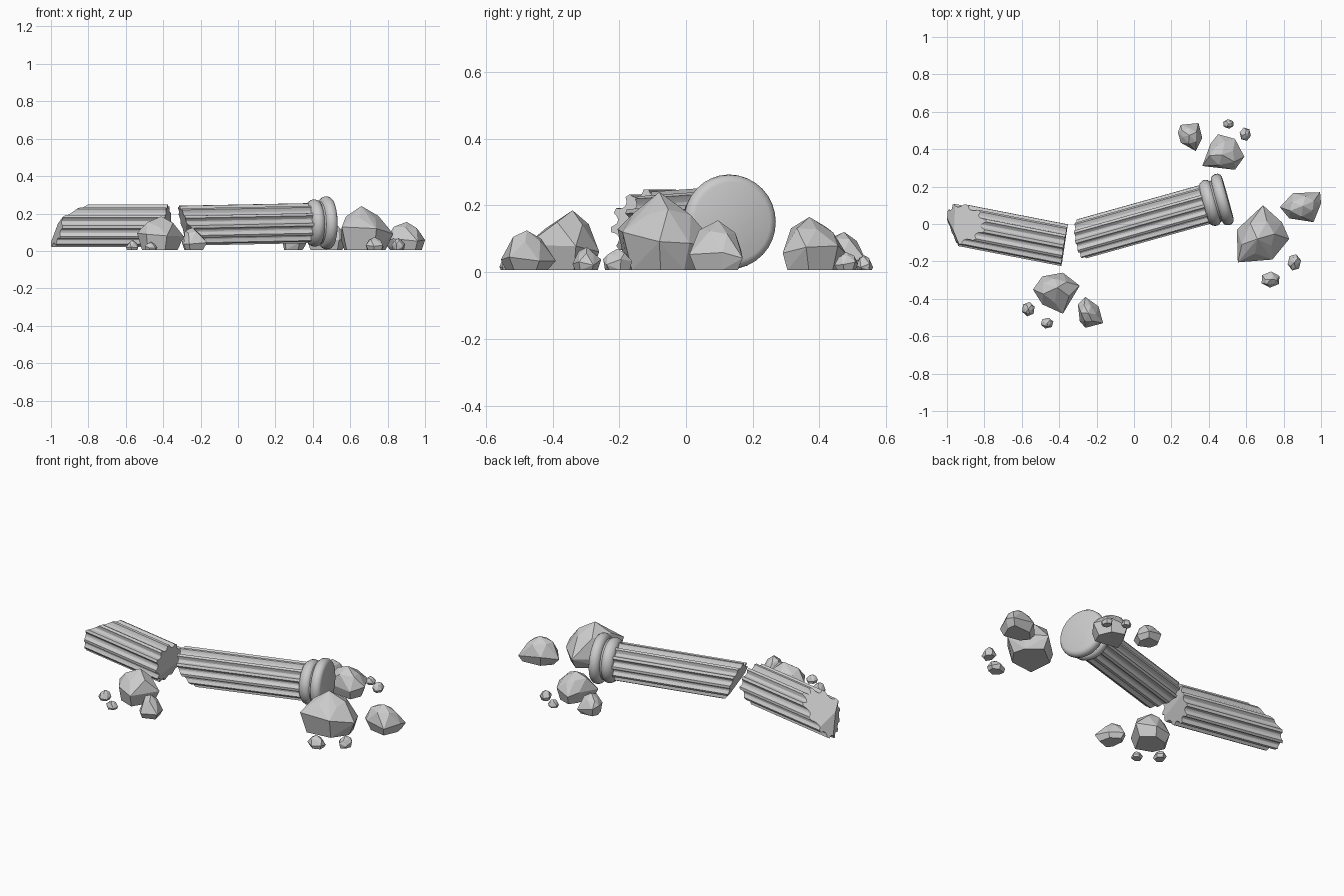
import bpy, bmesh, random
from math import sin, cos, pi, radians
from mathutils import Vector, Euler

if "Cube" in bpy.data.objects:
    bpy.data.objects.remove(bpy.data.objects["Cube"])

random.seed(7)


def finish(bm, name, loc=(0, 0, 0), rot=(0, 0, 0), smooth=None):
    bmesh.ops.recalc_face_normals(bm, faces=bm.faces[:])
    me = bpy.data.meshes.new(name)
    bm.to_mesh(me)
    bm.free()
    ob = bpy.data.objects.new(name, me)
    bpy.context.collection.objects.link(ob)
    ob.location, ob.rotation_euler = loc, rot
    if smooth:
        bpy.ops.object.select_all(action='DESELECT')
        ob.select_set(True)
        bpy.context.view_layer.objects.active = ob
        bpy.ops.object.shade_smooth_by_angle(angle=radians(smooth))
    return ob


def flute_profile(r, depth, flutes=12):
    # flat ridge, then a concave groove, repeated around the circle
    pts = []
    for i in range(flutes):
        for f, d in ((0, 0), (.26, 0), (.34, .5), (.48, .9), (.63, 1), (.78, .9), (.92, .5)):
            a = 2 * pi * (i + f) / flutes
            pts.append(((r - depth * d) * cos(a), (r - depth * d) * sin(a)))
    return pts


def shaft(name, r, length, loc, rot, cuts):
    # fluted shaft along local x, its ends broken off by slanted planes
    bm = bmesh.new()
    prof = flute_profile(r, 0.019)
    ends = [[bm.verts.new((x, y, z)) for y, z in prof] for x in (-0.15, length)]
    n = len(prof)
    for i in range(n):
        j = (i + 1) % n
        bm.faces.new((ends[0][i], ends[0][j], ends[1][j], ends[1][i]))
    caps = [bm.faces.new(e) for e in ends]
    bmesh.ops.triangulate(bm, faces=caps)
    for co, no in cuts:
        res = bmesh.ops.bisect_plane(bm, geom=bm.verts[:] + bm.edges[:] + bm.faces[:],
                                     plane_co=co, plane_no=no, clear_outer=True)
        edges = [e for e in res['geom_cut'] if isinstance(e, bmesh.types.BMEdge) and e.is_boundary]
        new = bmesh.ops.triangle_fill(bm, edges=edges, use_beauty=True)['geom']
        bmesh.ops.recalc_face_normals(bm, faces=bm.faces[:])
    return finish(bm, name, loc, rot, 25)


# broken shafts
shaft("short_shaft", 0.113, 0.75, (-0.97, 0.003, 0.135), (0, 0, radians(-11)),
      [((0.0, 0, -0.02), (-0.88, 0.0, 0.45)),
       ((0.07, 0, 0.04), (-0.55, 0.15, 0.8)),
       ((0.03, -0.07, 0), (-0.85, -0.5, 0.1)),
       ((0.61, 0, 0), (1, 0.03, 0.04)),
       ((0.60, 0, -0.04), (0.85, 0.15, -0.45))])
col_loc = Vector((-0.30, -0.085, 0.135))
col_rot = (0, radians(-1.1), radians(15.6))
shaft("long_shaft", 0.107, 0.75, col_loc, col_rot,
      [((0.015, 0, 0), (-0.96, 0.1, -0.26)),
       ((0.05, 0.0, -0.06), (-0.75, -0.1, -0.6))])

# double ring at the column foot, revolved around the shaft axis
ring = [(.695, 0), (.70, .104), (.71, .116), (.725, .125), (.74, .127), (.755, .121), (.762, .112),
        (.77, .114), (.774, .128), (.786, .138), (.80, .142), (.815, .140), (.827, .131),
        (.832, .118), (.832, 0)]
bm = bmesh.new()
vs = [bm.verts.new((x, r, 0)) for x, r in ring]
es = [bm.edges.new(p) for p in zip(vs, vs[1:])]
bmesh.ops.spin(bm, geom=vs + es, cent=(0, 0, 0), axis=(1, 0, 0), angle=2 * pi, steps=32)
bmesh.ops.remove_doubles(bm, verts=bm.verts[:], dist=1e-4)
finish(bm, "column_foot_rings", col_loc, col_rot, 40)


def rock(name, outline, h, peak=None):
    # faceted boulder: hull of a base ring, the seen outline, an upper ring and a peak
    bm = bmesh.new()
    c = sum((Vector((*p, 0)) for p in outline), Vector()) / len(outline)
    pk = Vector((*peak, 0)) if peak else c
    for k, p in enumerate(outline):
        d = Vector((*p, 0)) - c
        q = Vector((*outline[(k + 1) % len(outline)], 0)) - c
        bm.verts.new(c + d * random.uniform(.7, .88) + Vector((0, 0, .006)))
        bm.verts.new(c + d + Vector((0, 0, h * random.uniform(.25, .55))))
        m = c.lerp(pk, .5) + (d + q) / 2 * random.uniform(.62, .78)
        bm.verts.new(m + Vector((0, 0, h * random.uniform(.7, .86))))
    bm.verts.new(pk + Vector((0, 0, h)))
    res = bmesh.ops.convex_hull(bm, input=bm.verts[:])
    junk = {g for g in res['geom_interior'] + res['geom_unused'] if isinstance(g, bmesh.types.BMVert)}
    bmesh.ops.delete(bm, geom=list(junk), context='VERTS')
    bmesh.ops.dissolve_limit(bm, angle_limit=radians(9), verts=bm.verts[:], edges=bm.edges[:])
    finish(bm, name)


# large and medium rocks, outlines seen from above
rock("right_boulder", [(.69, .10), (.79, .01), (.83, -.08), (.74, -.19), (.555, -.205), (.55, -.03)],
     .24, (.66, -.08))
rock("right_rock", [(.78, .09), (.85, .165), (.995, .17), (1.0, .11), (.96, .01), (.83, .03)], .155)
rock("back_boulder", [(.45, .48), (.54, .455), (.59, .36), (.54, .29), (.365, .31), (.41, .43)],
     .165, (.47, .37))
rock("back_rock", [(.235, .49), (.25, .53), (.345, .54), (.365, .46), (.33, .39), (.25, .435)], .12)
rock("front_boulder", [(-.54, -.35), (-.49, -.28), (-.38, -.26), (-.29, -.33), (-.38, -.48), (-.49, -.43)],
     .185, (-.41, -.34))
rock("front_rock", [(-.30, -.43), (-.26, -.39), (-.19, -.44), (-.165, -.53), (-.26, -.555), (-.29, -.52)],
     .125)

# small chips: centre x, y, half sizes, height
for i, (x, y, a, b, h) in enumerate([(.73, -.297, .052, .042, .075), (.857, -.205, .036, .044, .07),
                                     (.505, .535, .03, .025, .05), (.595, .48, .03, .036, .06),
                                     (-.565, -.455, .035, .038, .06), (-.465, -.53, .034, .029, .05)]):
    turn = random.uniform(0, 1)
    rock(f"rock_chip_{i + 1}", [(x + a * cos(turn + k * pi / 3) * 1.03, y + b * sin(turn + k * pi / 3) * 1.03)
                                for k in range(6)], h)
